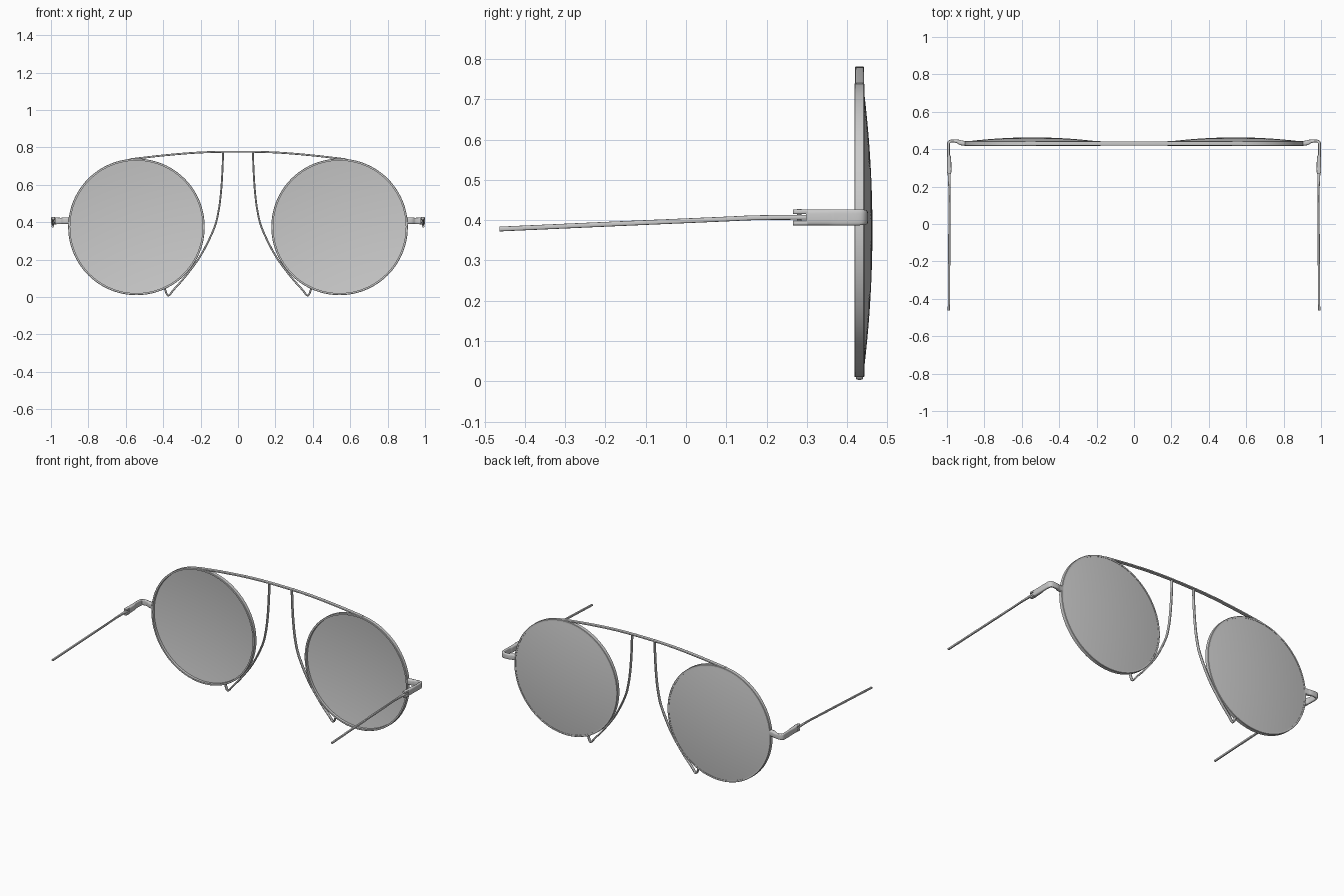
import bpy, bmesh, math
from mathutils import Vector

if "Cube" in bpy.data.objects:
    bpy.data.objects.remove(bpy.data.objects["Cube"])

CX, CZ, R = 0.543, 0.375, 0.365   # lens centre and rim radius


def finish(name, bm, mirror=True):
    bmesh.ops.recalc_face_normals(bm, faces=bm.faces)
    me = bpy.data.meshes.new(name)
    bm.to_mesh(me)
    bm.free()
    ob = bpy.data.objects.new(name, me)
    bpy.context.collection.objects.link(ob)
    if mirror:
        ob.modifiers.new("Mirror", 'MIRROR')
    bpy.context.view_layer.objects.active = ob
    ob.select_set(True)
    bpy.ops.object.shade_smooth_by_angle(angle=math.radians(40))
    ob.select_set(False)
    return ob


def lathe(name, profile, n=96):
    """Spin a closed (radius, y) profile about the lens axis."""
    bm = bmesh.new()
    rings = []
    for r, y in profile:
        rings.append([bm.verts.new((CX + r * math.cos(2 * math.pi * i / n), y,
                                    CZ + r * math.sin(2 * math.pi * i / n))) for i in range(n)])
    for a, b in zip(rings, rings[1:] + rings[:1]):
        for i in range(n):
            j = (i + 1) % n
            bm.faces.new((a[i], a[j], b[j], b[i]))
    bmesh.ops.remove_doubles(bm, verts=bm.verts, dist=1e-5)
    return finish(name, bm)


def smooth_path(pts, steps):
    """Catmull-Rom interpolation, works on any tuple length."""
    out = []
    p = [pts[0]] + pts + [pts[-1]]
    for i in range(1, len(p) - 2):
        for s in range(steps):
            t = s / steps
            out.append([0.5 * (2 * b + (c - a) * t + (2 * a - 5 * b + 4 * c - d) * t * t
                               + (3 * b - a - 3 * c + d) * t ** 3)
                        for a, b, c, d in zip(*p[i - 1:i + 3])])
    return out + [list(pts[-1])]


def sweep(name, pts, normal, power=0.5, steps=8, sides=16, mirror=True):
    """Sweep a rounded section; points are (x, y, z, half width, half height along normal)."""
    bm = bmesh.new()
    path = smooth_path(pts, steps)
    n = Vector(normal)
    co = [Vector(q[:3]) for q in path]
    rings = []
    for k, q in enumerate(path):
        tan = (co[min(k + 1, len(co) - 1)] - co[max(k - 1, 0)]).normalized()
        side = tan.cross(n).normalized()
        ring = []
        for i in range(sides):
            a = 2 * math.pi * (i + 0.5) / sides
            c, s = math.cos(a), math.sin(a)
            u = math.copysign(abs(c) ** power, c)
            v = math.copysign(abs(s) ** power, s)
            ring.append(bm.verts.new(co[k] + side * u * q[3] + n * v * q[4]))
        rings.append(ring)
    for a, b in zip(rings, rings[1:]):
        for i in range(sides):
            j = (i + 1) % sides
            bm.faces.new((a[i], a[j], b[j], b[i]))
    bm.faces.new(rings[0])
    bm.faces.new(rings[-1])
    return finish(name, bm, mirror)


# Round rims
lathe("rim", [(R - 0.011, 0.418), (R - 0.002, 0.418), (R, 0.420), (R, 0.441),
              (R - 0.002, 0.443), (R - 0.011, 0.443)])

# Domed lenses, thin shells bulging towards +y
RL, N = R - 0.010, 14
dome = [(RL * i / N, 0.022 * (1 - (i / N) ** 2)) for i in range(N + 1)]
lathe("lens", [(r, 0.441 + h) for r, h in dome] + [(r, 0.434 + h) for r, h in reversed(dome)])

# Brow bar arching over both lenses
W, D = 0.005, 0.011
sweep("brow_bar", [(x, 0.431, z, W, D) for x, z in
                   [(-0.58, 0.736), (-0.4, 0.757), (-0.2, 0.773), (0, 0.777),
                    (0.2, 0.773), (0.4, 0.757), (0.58, 0.736)]],
      (0, 1, 0), power=0.4, mirror=False)

# Nose wires curling down to the bottom of each rim
sweep("nose_wire", [(x, 0.431, z, W, 0.009) for x, z in
                    [(0.080, 0.775), (0.083, 0.68), (0.091, 0.56), (0.105, 0.455), (0.130, 0.362),
                     (0.198, 0.225), (0.28, 0.112), (0.345, 0.038), (0.364, 0.013),
                     (0.375, 0.009), (0.383, 0.020), (0.391, 0.044)]],
      (0, 1, 0), power=0.7)

# End pieces wrapping from the rim round to the temple
sweep("end_piece", [(0.900, 0.432, 0.409, 0.012, 0.018), (0.925, 0.434, 0.408, 0.013, 0.018),
                    (0.945, 0.442, 0.407, 0.010, 0.017), (0.970, 0.444, 0.407, 0.008, 0.018),
                    (0.986, 0.440, 0.407, 0.008, 0.019), (0.992, 0.425, 0.407, 0.008, 0.020),
                    (0.992, 0.375, 0.407, 0.008, 0.020), (0.989, 0.350, 0.407, 0.011, 0.020),
                    (0.988, 0.298, 0.407, 0.012, 0.020)], (0, 0, 1))

# Hinge lugs above and below the temple
for tag, z in (("upper", 0.421), ("lower", 0.393)):
    sweep("hinge_lug_" + tag, [(0.988, 0.302, z, 0.012, 0.006), (0.988, 0.275, z, 0.011, 0.006),
                               (0.988, 0.266, z, 0.007, 0.006)], (0, 0, 1), power=0.4)

# Hinge pin
sweep("hinge_pin", [(0.988, 0.281, 0.388, 0.006, 0.006), (0.988, 0.281, 0.428, 0.006, 0.006)],
      (0, 1, 0), power=1, steps=1)

# Slim temples sloping gently down to the back
sweep("temple", [(0.988, 0.300, 0.407, 0.006, 0.008), (0.988, 0.262, 0.407, 0.006, 0.008),
                 (0.987, 0.170, 0.406, 0.006, 0.005), (0.987, 0.080, 0.402, 0.006, 0.005),
                 (0.988, -0.150, 0.392, 0.006, 0.006), (0.990, -0.463, 0.378, 0.006, 0.006)],
      (1, 0, 0), power=0.6)
